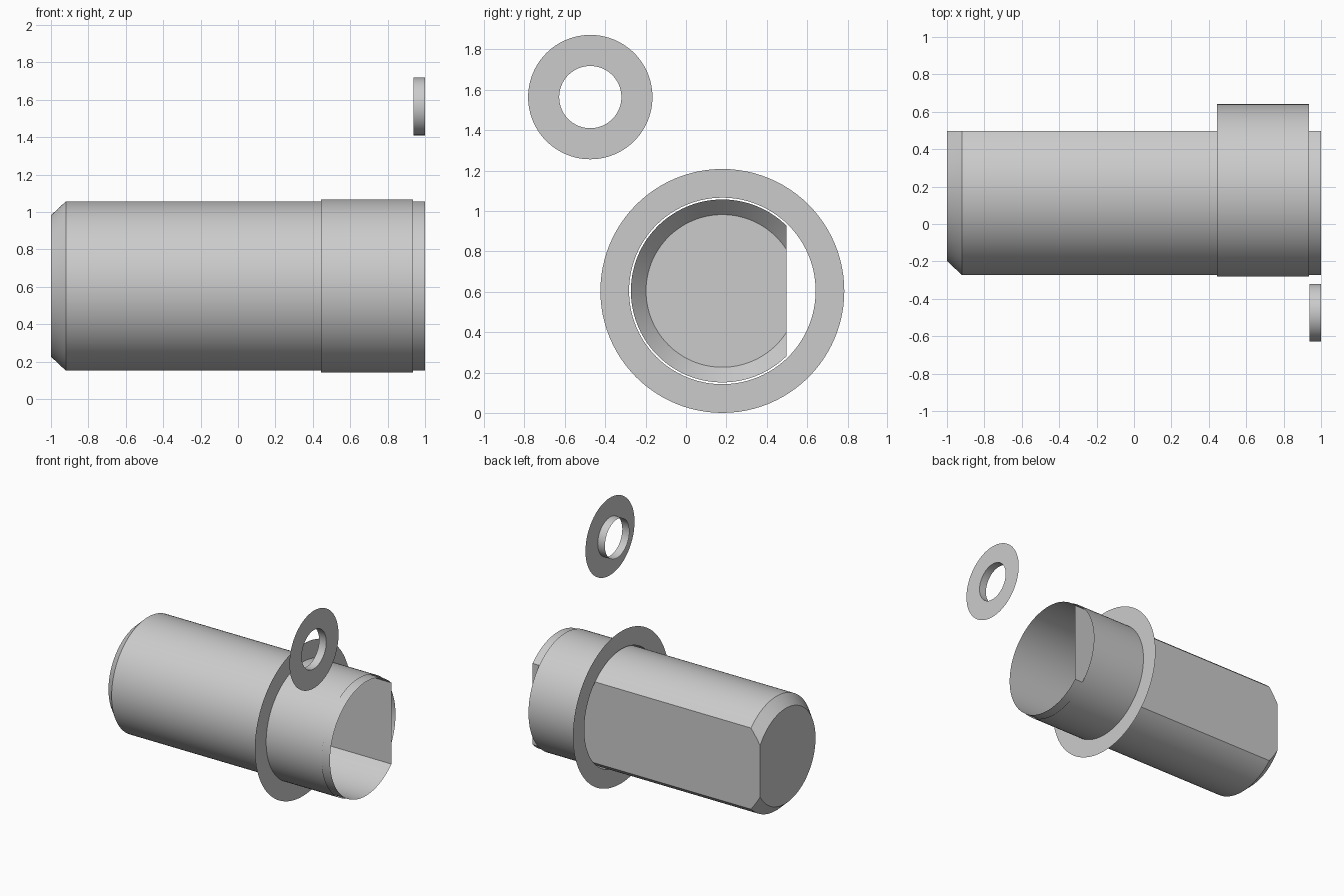
import bpy
import bmesh
from math import acos, cos, sin, pi, radians

if "Cube" in bpy.data.objects:
    bpy.data.objects.remove(bpy.data.objects["Cube"], do_unlink=True)

SEGMENTS = 96
grey = bpy.data.materials.new("light_grey")
grey.use_nodes = True
grey.diffuse_color = (0.6, 0.6, 0.6, 1)
grey.node_tree.nodes["Principled BSDF"].inputs["Base Color"].default_value = grey.diffuse_color


def loft(name, rings, centre, flat=None, cap=False):
    """Skin (x, radius) rings around an x axis; flat trims them to a D shape."""
    cy, cz = centre
    bm = bmesh.new()
    loops = []
    for x, r in rings:
        start = acos(flat / r) if flat else 0
        span = 2 * pi - 2 * start
        steps = SEGMENTS - 1 if flat else SEGMENTS
        angles = [start + span * i / steps for i in range(SEGMENTS)]
        loops.append([bm.verts.new((x, cy + r * cos(a), cz + r * sin(a))) for a in angles])
    for a, b in zip(loops, loops[1:]):
        for i in range(SEGMENTS):
            j = (i + 1) % SEGMENTS
            bm.faces.new((a[i], a[j], b[j], b[i]))
    if cap:
        bm.faces.new(loops[0])
    bmesh.ops.recalc_face_normals(bm, faces=bm.faces)
    mesh = bpy.data.meshes.new(name)
    bm.to_mesh(mesh)
    bm.free()
    mesh.materials.append(grey)
    obj = bpy.data.objects.new(name, mesh)
    bpy.context.collection.objects.link(obj)
    bpy.ops.object.select_all(action="DESELECT")
    obj.select_set(True)
    bpy.context.view_layer.objects.active = obj
    bpy.ops.object.shade_smooth_by_angle(angle=radians(25))
    return obj


main_axis = (0.18, 0.604)

# Open D-shaped shell with a chamfered, closed end
chamfer = [(-1 + 0.08 * t / 4, 0.378 + 0.075 * t / 4) for t in range(5)]
loft("shell", chamfer + [(1, 0.453)], main_axis, flat=0.318, cap=True)

# Thin collar with a flange at its inner end
loft("flanged_collar", [(0.445, 0.604), (0.445, 0.462), (0.935, 0.462)], main_axis)

# Small separate bushing, flange facing outward
loft("small_bushing", [(1, 0.308), (1, 0.154), (0.937, 0.154)], (-0.474, 1.564))
